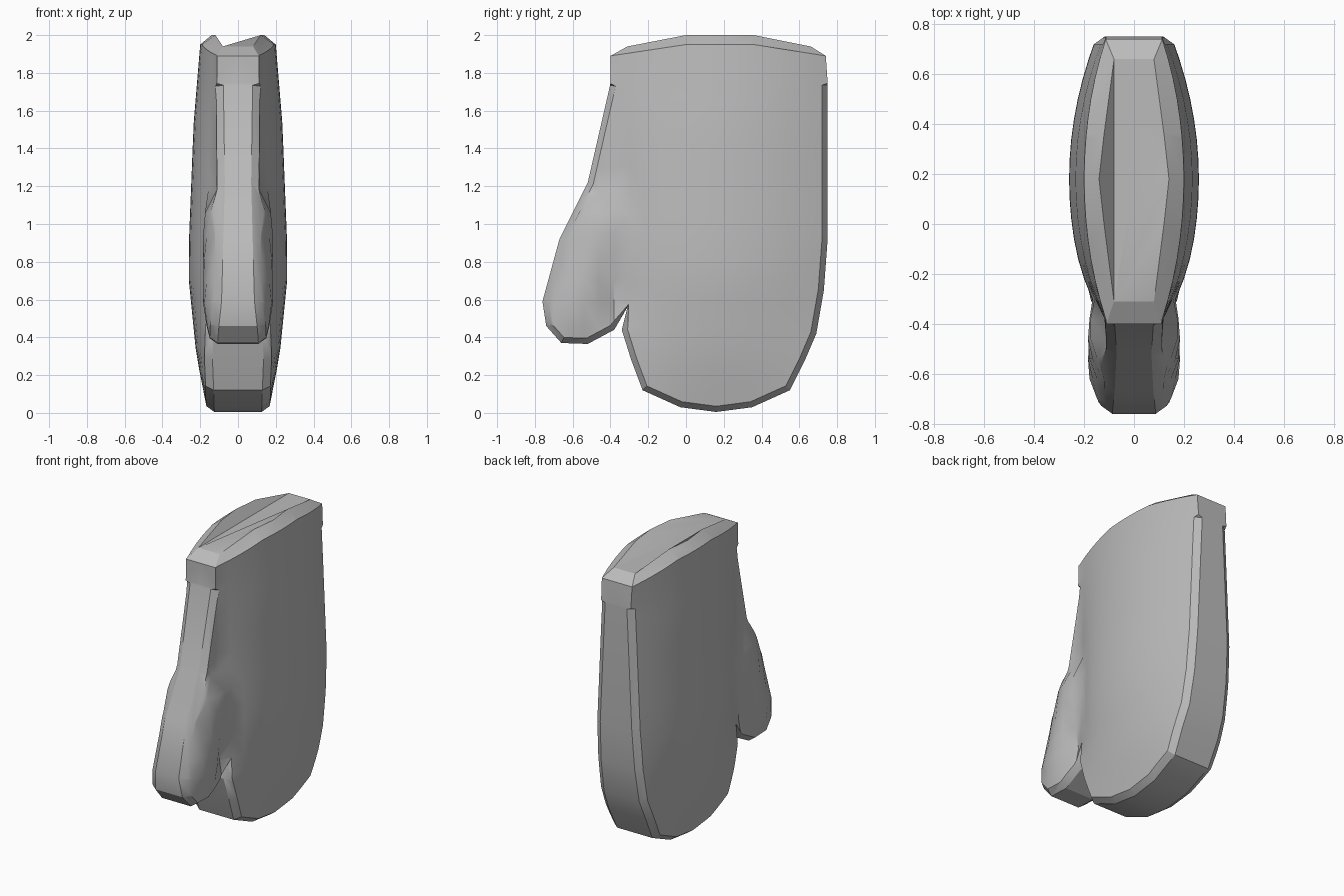
import bpy, bmesh
from mathutils import Vector, Matrix

cube = bpy.data.objects.get("Cube")
if cube:
    bpy.data.objects.remove(cube)


def clamp(v):
    return max(0.0, min(1.0, v))


# Half thickness of the hand at mid width, by height
MID = [(0, .16), (.05, .17), (.3, .22), (.7, .26), (.9, .26), (1.53, .235), (1.95, .2)]


def mid_thickness(z):
    for (z0, a), (z1, b) in zip(MID, MID[1:]):
        if z <= z1:
            return a + (b - a) * clamp((z - z0) / (z1 - z0))
    return MID[-1][1]


def half_thickness(y, z):
    """Padded hand with a separate swelling along the thumb."""
    edge = .15 - .04 * clamp((z - .9) / .9)
    edge -= .03 * clamp((-.1 - y) / .3) * clamp((z - .45) / .1) * clamp((1.7 - z) / .6)
    t = min(1, abs(y - .18) / .57)
    body = edge + (mid_thickness(z) - edge) * (1 - t * t)
    a, b, p = Vector((-.42, 1.0)), Vector((-.57, .55)), Vector((y, z))
    ab = b - a
    d = (p - a - ab * clamp((p - a).dot(ab) / ab.length_squared)).length
    thumb = .11 + .075 * (1 - (d / .19) ** 2)
    return max(body, thumb)


# Outline from the front of the cuff, round the thumb and hand, to the back of the cuff
outline = [Vector(p) for p in (
    (-.40, 1.89), (-.40, 1.745), (-.402, 1.735), (-.52, 1.22), (-.67, .92), (-.76, .59),
    (-.74, .46), (-.66, .37), (-.52, .365), (-.38, .44), (-.31, .56), (-.34, .44),
    (-.29, .28), (-.23, .12), (-.03, .03), (.16, .005), (.35, .03), (.55, .12),
    (.63, .28), (.69, .42), (.73, .65), (.75, .92), (.75, 1.735), (.75, 1.745), (.74, 1.89))]
cuff_line = [(.36, 1.95), (.18, 1.95), (0, 1.95)]
lip = [(.08, .66, 1.94), (.12, .36, 2), (.14, .18, 2), (.12, 0, 2), (.08, -.31, 1.94)]


def inset_point(i, amount=.03):
    p = outline[i]
    d1, d2 = (p - outline[i - 1]).normalized(), (outline[i + 1] - p).normalized()
    n1, n2 = Vector((-d1.y, d1.x)), Vector((-d2.y, d2.x))
    return p + (n1 + n2) * amount / max(.5, 1 + n1.dot(n2))


bm = bmesh.new()


def face(verts):
    return bm.faces.new(list(dict.fromkeys(verts)))


# Seam bevel and edge band
inner, outer, centre = [], [], []
for i, p in enumerate(outline):
    bevelled = p.y < 1.74
    q = inset_point(i) if bevelled else p
    v = bm.verts.new((0, q.x, q.y))
    inner.append(v)
    outer.append(bm.verts.new((half_thickness(*q) - .042, p.x, p.y)) if bevelled else v)
    centre.append(bm.verts.new((0, p.x, p.y)))
for i in range(len(outline) - 1):
    if not (inner[i] is outer[i] and inner[i + 1] is outer[i + 1]):
        face([inner[i], inner[i + 1], outer[i + 1], outer[i]])
    face([outer[i], outer[i + 1], centre[i + 1], centre[i]])

# Chamfer of the cuff
cuff = [bm.verts.new((0, y, z)) for y, z in cuff_line]
cuff_all = [inner[-1]] + cuff + [inner[0]]
lip_verts = [bm.verts.new(p) for p in lip]
for i in range(4):
    face([cuff_all[i], cuff_all[i + 1], lip_verts[i + 1], lip_verts[i]])
for side, top, mid in ((inner[0], lip_verts[-1], centre[0]), (inner[-1], lip_verts[0], centre[-1])):
    face([side, top, bm.verts.new((0, top.co.y, top.co.z)), mid])

# Padded side panel: cut into a grid, then puffed out
face(inner + cuff).material_index = 1
cuts = [((0, -.7 + .08 * k, 0), (0, 1, 0)) for k in range(19)]
cuts += [((0, 0, .1 + .12 * k), (0, 0, 1)) for k in range(15)]
for co, no in cuts:
    panel = [f for f in bm.faces if f.material_index == 1]
    edges = {e for f in panel for e in f.edges}
    verts = {v for f in panel for v in f.verts}
    bmesh.ops.bisect_plane(bm, geom=list(verts) + list(edges) + panel, dist=.0005,
                           plane_co=co, plane_no=no)
for v in {v for f in bm.faces if f.material_index == 1 for v in f.verts}:
    v.co.x = half_thickness(v.co.y, v.co.z)
for f in bm.faces:
    f.material_index = 0

# Second side
bmesh.ops.mirror(bm, geom=bm.verts[:] + bm.edges[:] + bm.faces[:], axis='X',
                 matrix=Matrix.Identity(4), merge_dist=.0005)

# Closed top of the cuff, creased along one side
right = [bm.verts.new((-x, y, z)) for x, y, z in lip]
left = [bm.verts.new(p) for p in lip]
face(right)
for i in range(4):
    face([right[-1], left[i + 1], left[i]])
face([right[-1], left[0], right[0]])

bmesh.ops.remove_doubles(bm, verts=bm.verts[:], dist=.0005)
bmesh.ops.recalc_face_normals(bm, faces=bm.faces[:])

mesh = bpy.data.meshes.new("mitten")
bm.to_mesh(mesh)
bm.free()
mitten = bpy.data.objects.new("mitten", mesh)
bpy.context.collection.objects.link(mitten)

# Plain grey cloth
cloth = bpy.data.materials.new("grey_cloth")
cloth.use_nodes = True
colour = (.5, .5, .5, 1)
cloth.diffuse_color = colour
cloth.node_tree.nodes["Principled BSDF"].inputs["Base Color"].default_value = colour
mesh.materials.append(cloth)

bpy.ops.object.select_all(action='DESELECT')
mitten.select_set(True)
bpy.context.view_layer.objects.active = mitten
bpy.ops.object.shade_smooth_by_angle(angle=.5)
